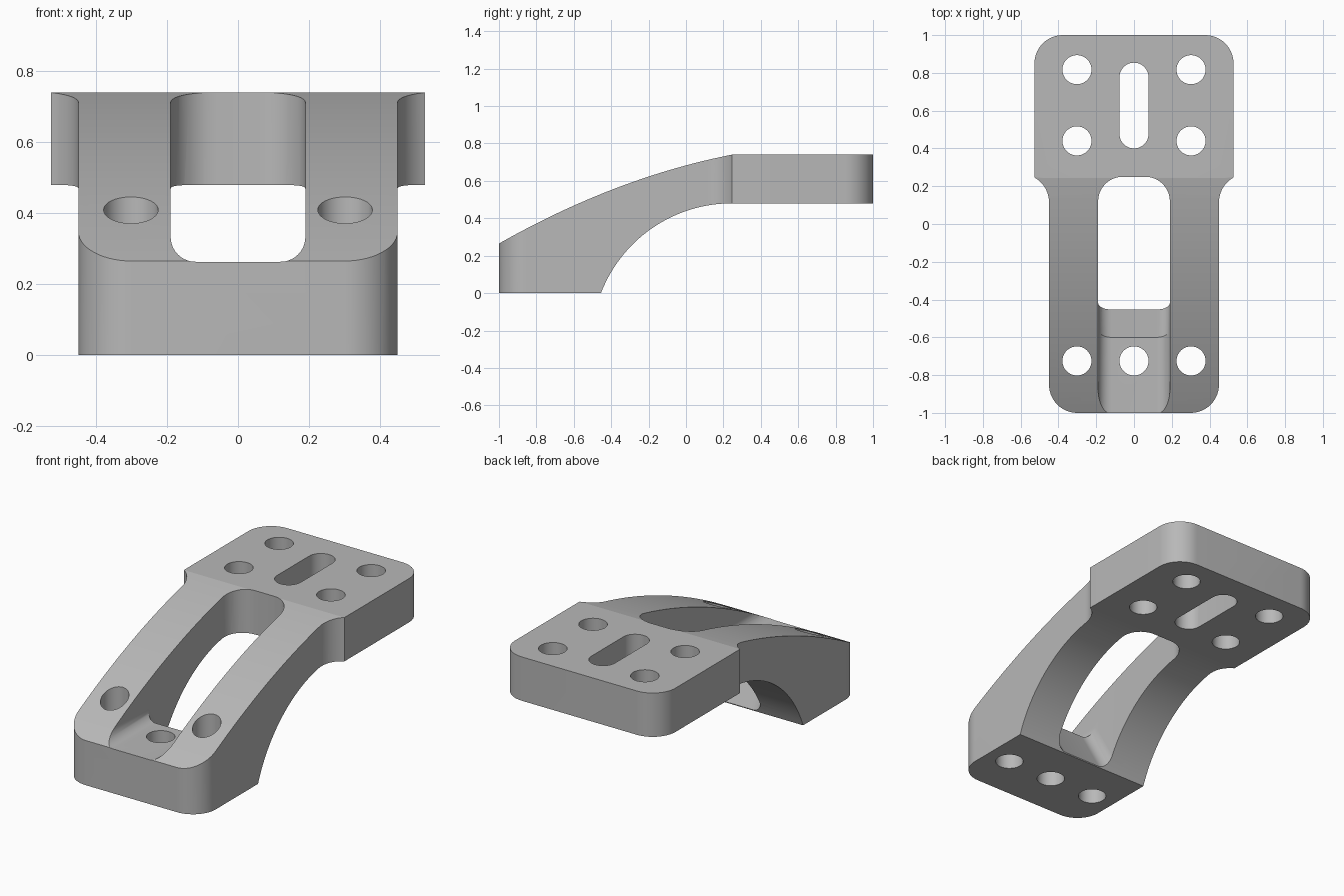
import bpy, bmesh, math
from math import cos, sin, radians, sqrt

cube = bpy.data.objects.get("Cube")
if cube:
    bpy.data.objects.remove(cube)

grey = bpy.data.materials.new("plain grey")
grey.use_nodes = True
grey.diffuse_color = (0.48, 0.48, 0.48, 1)
grey.node_tree.nodes["Principled BSDF"].inputs["Base Color"].default_value = (0.48, 0.48, 0.48, 1)


def arc(cx, cy, r, start, end, n=14):
    """Points along a circular arc, angles in degrees."""
    angles = [radians(start + (end - start) * i / n) for i in range(n + 1)]
    return [(cx + r * cos(a), cy + r * sin(a)) for a in angles]


def prism(name, points, low, high, along_x=False):
    """Extrude a closed outline along z, or a (y, z) outline along x."""
    bm = bmesh.new()
    place = (lambda u, v, d: (d, u, v)) if along_x else (lambda u, v, d: (u, v, d))
    base = bm.faces.new([bm.verts.new(place(u, v, low)) for u, v in points])
    grown = bmesh.ops.extrude_face_region(bm, geom=[base])["geom"]
    shift = place(0, 0, high - low)
    bmesh.ops.translate(bm, vec=shift, verts=[g for g in grown if isinstance(g, bmesh.types.BMVert)])
    bmesh.ops.recalc_face_normals(bm, faces=bm.faces)
    mesh = bpy.data.meshes.new(name)
    bm.to_mesh(mesh)
    bm.free()
    mesh.materials.append(grey)
    obj = bpy.data.objects.new(name, mesh)
    bpy.context.collection.objects.link(obj)
    return obj


def round_edges(obj, radius, rule):
    """Round the edges whose two end points satisfy a rule."""
    bm = bmesh.new()
    bm.from_mesh(obj.data)
    edges = [e for e in bm.edges if rule(e.verts[0].co, e.verts[1].co)]
    bmesh.ops.bevel(bm, geom=edges, offset=radius, segments=10, profile=0.5, affect='EDGES')
    bmesh.ops.recalc_face_normals(bm, faces=bm.faces)
    bm.to_mesh(obj.data)
    bm.free()


def combine(target, cutter, operation):
    mod = target.modifiers.new(operation.title(), 'BOOLEAN')
    mod.operation = operation
    mod.solver = 'EXACT'
    mod.object = cutter
    bpy.context.view_layer.objects.active = target
    bpy.ops.object.modifier_apply(modifier=mod.name)
    bpy.data.objects.remove(cutter)


# Side profile: foot block, rising arched beam and raised plate
join, top, under, foot_top = 0.245, 0.74, 0.48, 0.265
steps = 24
crown = []
for i in range(steps + 1):
    t = i / steps
    crown.append((-1 + (join + 1) * t, foot_top + (top - foot_top) * t + 0.23 * t * (1 - t)))
radius = 0.75
sweep = math.degrees(math.acos((radius - under) / radius))
arch = arc(join, under - radius, radius, 90, 90 + sweep, 28)
arch[-1] = (arch[-1][0], 0)
side = crown + [(1, top), (1, under)] + arch + [(-1, 0)]
bracket = prism("bracket", side, -0.6, 0.6, along_x=True)

# Plan outline: rounded corners and curved shoulders, mirrored left to right
half = arc(0.30, -0.85, 0.15, -90, 0)
half += arc(0.60, join - 0.13, 0.15, 180, 120)
half += [(0.527, join)]
half += arc(0.377, 0.85, 0.15, 0, 90)
plan = half + [(-x, y) for x, y in reversed(half)]
combine(bracket, prism("outline_helper", plan, -0.1, 1), 'INTERSECT')

# Long channel: flat floor at the foot, steep drop behind it, open to the arch
floor = 0.263
channel_side = [(-1.2, floor), (-0.6, floor), (-0.335, -0.2), (0.25, -0.2), (0.25, 1), (-1.2, 1)]
channel = prism("channel_cutter", channel_side, -0.19, 0.19, along_x=True)


def on_floor(a, b):
    return (abs(a.x - b.x) < 0.01 and abs(a.y - b.y) > 0.1
            and max(a.y, b.y) < 0 and max(a.z, b.z) < 0.5)


round_edges(channel, 0.07, on_floor)
round_edges(channel, 0.13, lambda a, b: abs(a.z - b.z) > 1 and min(a.y, b.y) > 0.2)
combine(bracket, channel, 'DIFFERENCE')

# Bolt holes
hole = 0.077
spots = [(0, -0.725)] + [(s * 0.302, y) for s in (-1, 1) for y in (-0.725, 0.44, 0.817)]
for x, y in spots:
    combine(bracket, prism("hole_cutter", arc(x, y, hole, 0, 360, 40)[:-1], -0.1, 1), 'DIFFERENCE')

# Slot in the plate
slot = arc(0, 0.777, hole, 0, 180, 18) + arc(0, 0.477, hole, 180, 360, 18)
combine(bracket, prism("slot_cutter", slot, -0.1, 1), 'DIFFERENCE')

bpy.ops.object.select_all(action='DESELECT')
bracket.select_set(True)
bpy.context.view_layer.objects.active = bracket
bpy.ops.object.shade_smooth_by_angle(angle=radians(25))
